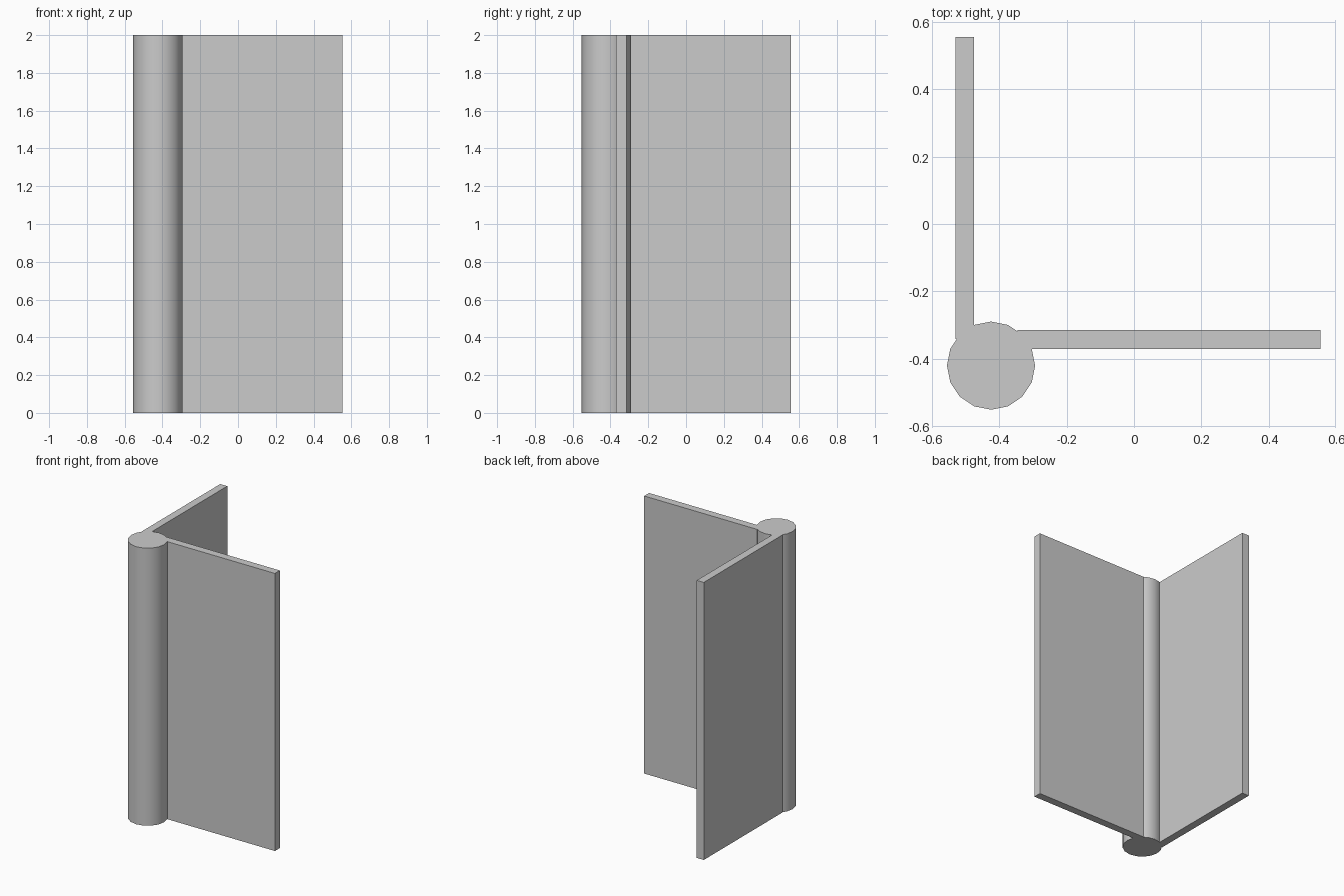
import bpy
import math

cube = bpy.data.objects.get("Cube")
if cube:
    bpy.data.objects.remove(cube, do_unlink=True)

HEIGHT = 2.0

# Single plain grey for the whole hinge
grey = bpy.data.materials.new("grey")
grey.use_nodes = True
colour = (0.6, 0.6, 0.6, 1.0)
grey.diffuse_color = colour
bsdf = next(n for n in grey.node_tree.nodes if n.type == 'BSDF_PRINCIPLED')
bsdf.inputs["Base Color"].default_value = colour


def leaf(name, x0, x1, y0, y1):
    """Upright flat plate spanning the given footprint."""
    bpy.ops.mesh.primitive_cube_add(
        size=1, location=((x0 + x1) / 2, (y0 + y1) / 2, HEIGHT / 2))
    ob = bpy.context.object
    ob.name = name
    ob.scale = (x1 - x0, y1 - y0, HEIGHT)
    bpy.ops.object.transform_apply(location=False, rotation=False, scale=True)
    ob.data.materials.append(grey)


# Round barrel at the corner, 16 sides, smooth with sharp rims
bpy.ops.mesh.primitive_cylinder_add(
    vertices=16, radius=0.131, depth=HEIGHT, location=(-0.425, -0.421, HEIGHT / 2))
barrel = bpy.context.object
barrel.name = "hinge_barrel"
barrel.data.materials.append(grey)
bpy.ops.object.shade_smooth_by_angle(angle=math.radians(30))

# Two leaves at a right angle
leaf("side_leaf", -0.531, -0.475, -0.342, 0.556)
leaf("front_leaf", -0.346, 0.554, -0.371, -0.315)
